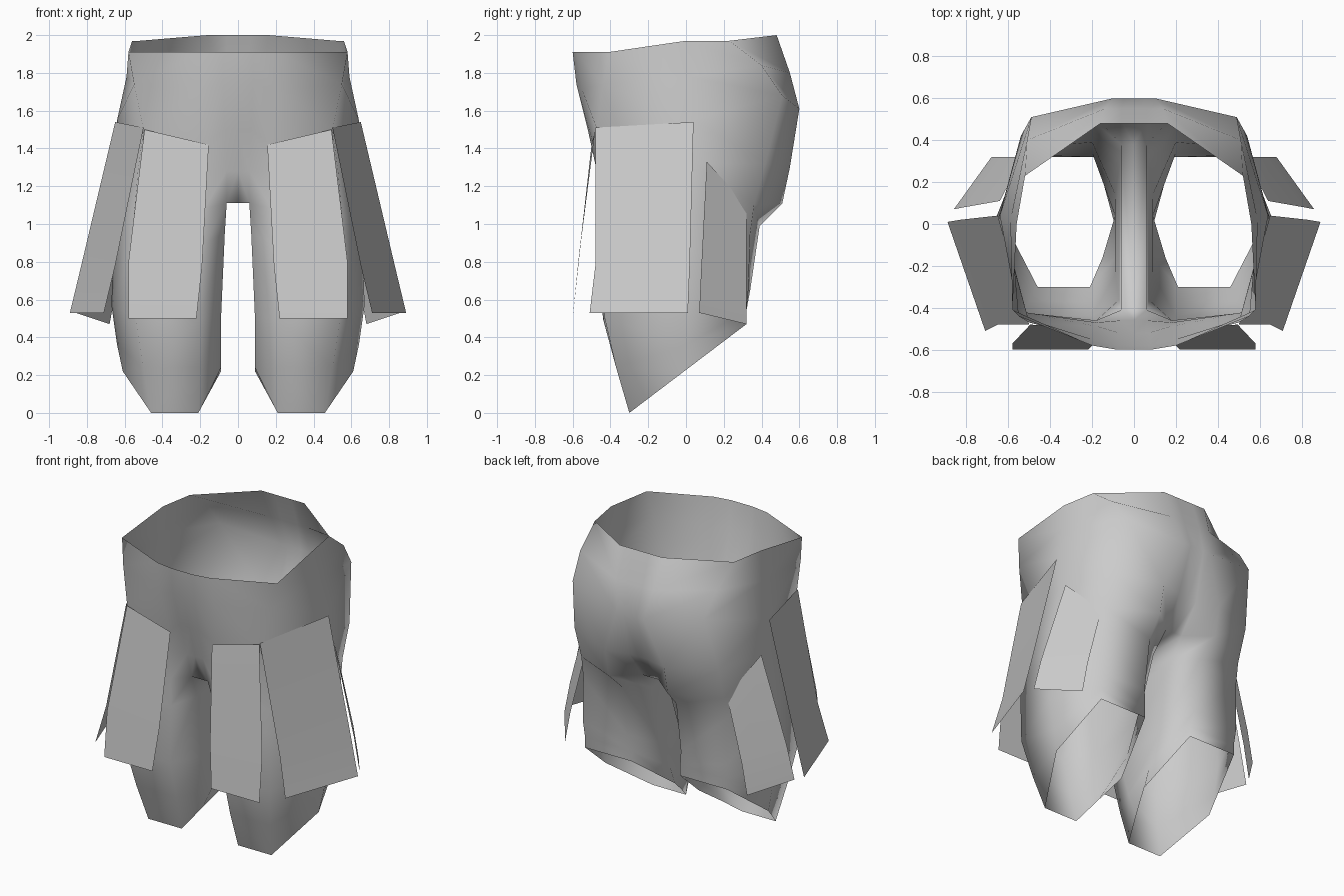
import bpy
import bmesh

# Remove the default cube only
default_cube = bpy.data.objects.get("Cube")
if default_cube:
    bpy.data.objects.remove(default_cube, do_unlink=True)

# Single cloth colour
cloth = bpy.data.materials.new("grey_cloth")
cloth.use_nodes = True
grey = (0.6, 0.6, 0.6, 1.0)
cloth.diffuse_color = grey
cloth.node_tree.nodes["Principled BSDF"].inputs["Base Color"].default_value = grey


def finish(bm, name):
    """Turn a half mesh into a smooth-shaded, mirrored object."""
    mesh = bpy.data.meshes.new(name)
    bm.to_mesh(mesh)
    bm.free()
    mesh.materials.append(cloth)
    part = bpy.data.objects.new(name, mesh)
    bpy.context.collection.objects.link(part)
    mirror = part.modifiers.new("mirror", "MIRROR")
    mirror.use_axis[0] = True
    mirror.use_clip = True
    mirror.merge_threshold = 0.001
    bpy.ops.object.select_all(action="DESELECT")
    bpy.context.view_layer.objects.active = part
    part.select_set(True)
    bpy.ops.object.shade_smooth()


def bridge(bm, upper, lower, closed=False):
    """Join two rows of vertices with quads, facing outward."""
    count = len(upper)
    for i in range(count if closed else count - 1):
        j = (i + 1) % count
        bm.faces.new((upper[i], lower[i], lower[j], upper[j]))


# Each row runs around the left half from front to back:
# front inner, front, front corner, side, back corner, back, back inner
waist = [(.08, -.6, 1.91), (.2, -.58, 1.91), (.58, -.41, 1.91), (.56, 0, 1.97),
         (.52, .23, 1.97), (.16, .48, 2), (.06, .48, 2)]
belt = [(.08, -.58, 1.74), (.2, -.55, 1.71), (.55, -.44, 1.74), (.59, .02, 1.78),
        (.51, .4, 1.84), (.14, .55, 1.8), (.06, .55, 1.8)]
hip = [(.07, -.52, 1.5), (.17, -.49, 1.42), (.5, -.47, 1.5), (.64, .04, 1.55),
       (.49, .51, 1.68), (.1, .6, 1.61), (.05, .6, 1.61)]
seat = [(.06, -.46, 1.28), (.18, -.47, 1.27), (.53, -.42, 1.28), (.64, .05, 1.32),
        (.54, .42, 1.32), (.22, .55, 1.3), (.07, .51, 1.3)]
crotch = [(.06, -.41, 1.11), (.18, -.46, 1.08), (.55, -.42, 1.05), (.65, 0, 1.05),
          (.53, .36, 1.1), (.22, .51, 1.11), (.06, .38, 1.11)]
thigh = [(.07, -.36, .95), (.18, -.46, .9), (.55, -.43, .9), (.66, 0, .9),
         (.53, .34, .95), (.2, .39, .99), (.07, .27, .98)]
knee = [(.09, -.24, .5), (.2, -.44, .5), (.54, -.43, .5), (.67, 0, .57),
        (.54, .33, .65), (.2, .34, .65), (.09, .14, .55)]
shin = [(.09, -.16, .24), (.2, -.37, .24), (.5, -.37, .24), (.64, 0, .36),
        (.53, .32, .54), (.18, .32, .54), (.09, .04, .35)]
hem = [(.15, -.16, .11), (.21, -.3, 0), (.46, -.3, 0), (.61, -.01, .22),
       (.53, .32, .47), (.18, .32, .47), (.09, -.01, .22)]

# Trousers: hips open at the waist, legs open at the slanted hem
bm = bmesh.new()
hip_rows = []
for row in (waist, belt, hip, seat, crotch):
    first, last = row[0], row[-1]
    full = [(0, *first[1:]), *row, (0, *last[1:])]
    hip_rows.append([bm.verts.new(p) for p in full])
for upper, lower in zip(hip_rows, hip_rows[1:]):
    bridge(bm, upper, lower)

base = hip_rows[-1]
bm.faces.new((base[0], base[-1], base[-2], base[1]))
ring = base[1:-1]
for row in (thigh, knee, shin, hem):
    lower = [bm.verts.new(p) for p in row]
    bridge(bm, ring, lower, closed=True)
    ring = lower
finish(bm, "trousers")


def make_flap(name, inner_edge, outer_edge):
    """Thin hanging panel between two edges, each listed from top to bottom."""
    bm = bmesh.new()
    inner = [bm.verts.new(p) for p in inner_edge]
    outer = [bm.verts.new(p) for p in outer_edge]
    for i in range(len(inner) - 1):
        bm.faces.new((inner[i], inner[i + 1], outer[i + 1], outer[i]))
    finish(bm, name)


# Hanging panels over the front, side and back of each thigh
make_flap("front_flaps",
          [(.155, -.5, 1.42), (.19, -.57, .78), (.22, -.6, .5)],
          [(.495, -.48, 1.5), (.58, -.57, .8), (.58, -.6, .5)])
make_flap("side_flaps",
          [(.5, -.48, 1.51), (.65, -.48, .78), (.71, -.51, .53)],
          [(.65, .04, 1.54), (.83, .02, .78), (.89, .01, .53)])
make_flap("back_flaps",
          [(.64, .11, 1.33), (.81, .08, .75), (.86, .07, .53)],
          [(.53, .32, 1.1), (.64, .32, .68), (.68, .32, .47)])
